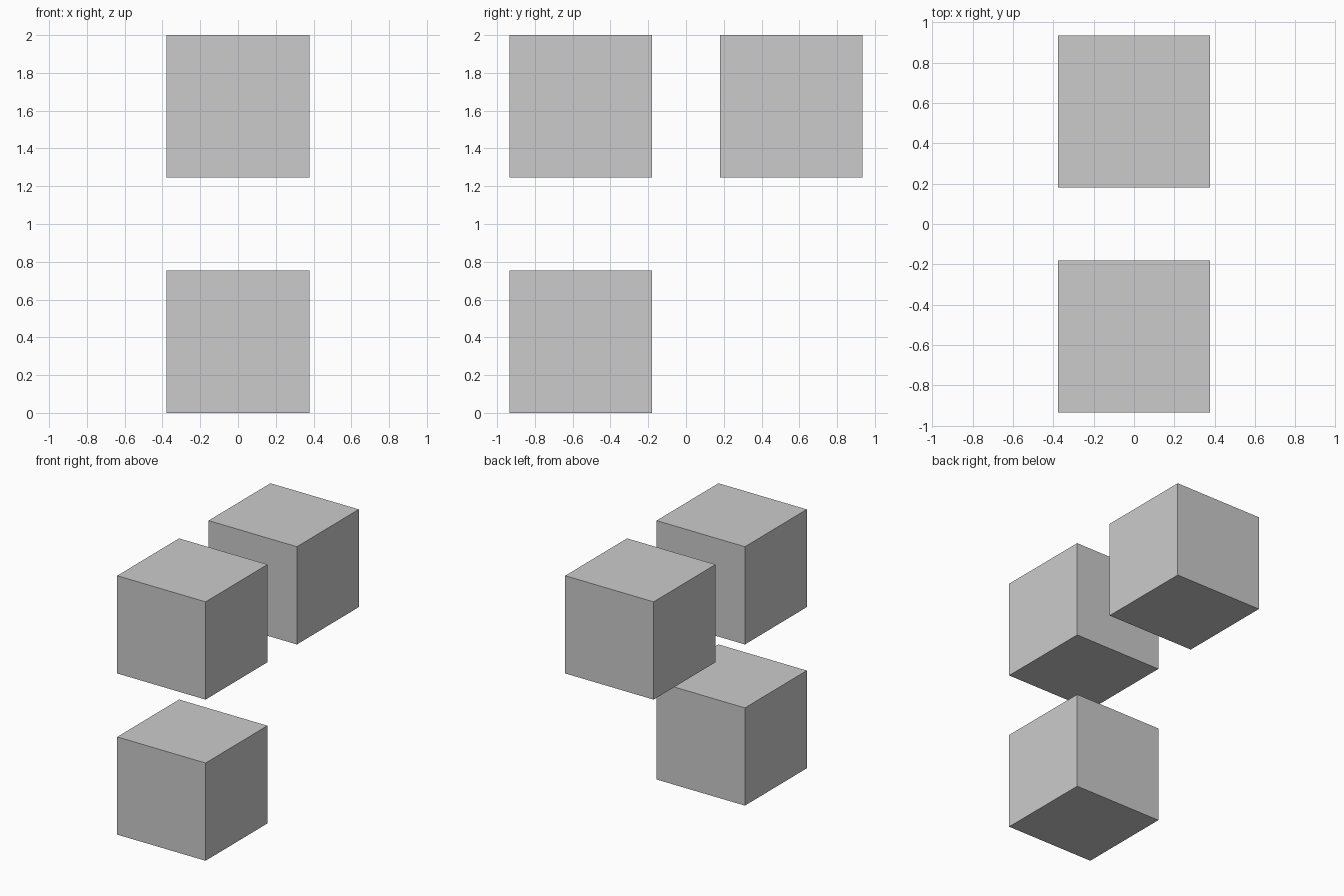
import bpy

if "Cube" in bpy.data.objects:
    bpy.data.objects.remove(bpy.data.objects["Cube"])

SIZE = 0.755          # cube edge
Y = 0.5575            # front/back offset
LOW, HIGH = SIZE / 2, 2 - SIZE / 2


def cube(name, y, z):
    bpy.ops.mesh.primitive_cube_add(size=SIZE, location=(0, y, z))
    bpy.context.object.name = name


# Three separate cubes: two stacked at the front, one raised at the back
for name, y, z in (("lower_front_cube", -Y, LOW),
                   ("upper_front_cube", -Y, HIGH),
                   ("upper_back_cube", Y, HIGH)):
    cube(name, y, z)
